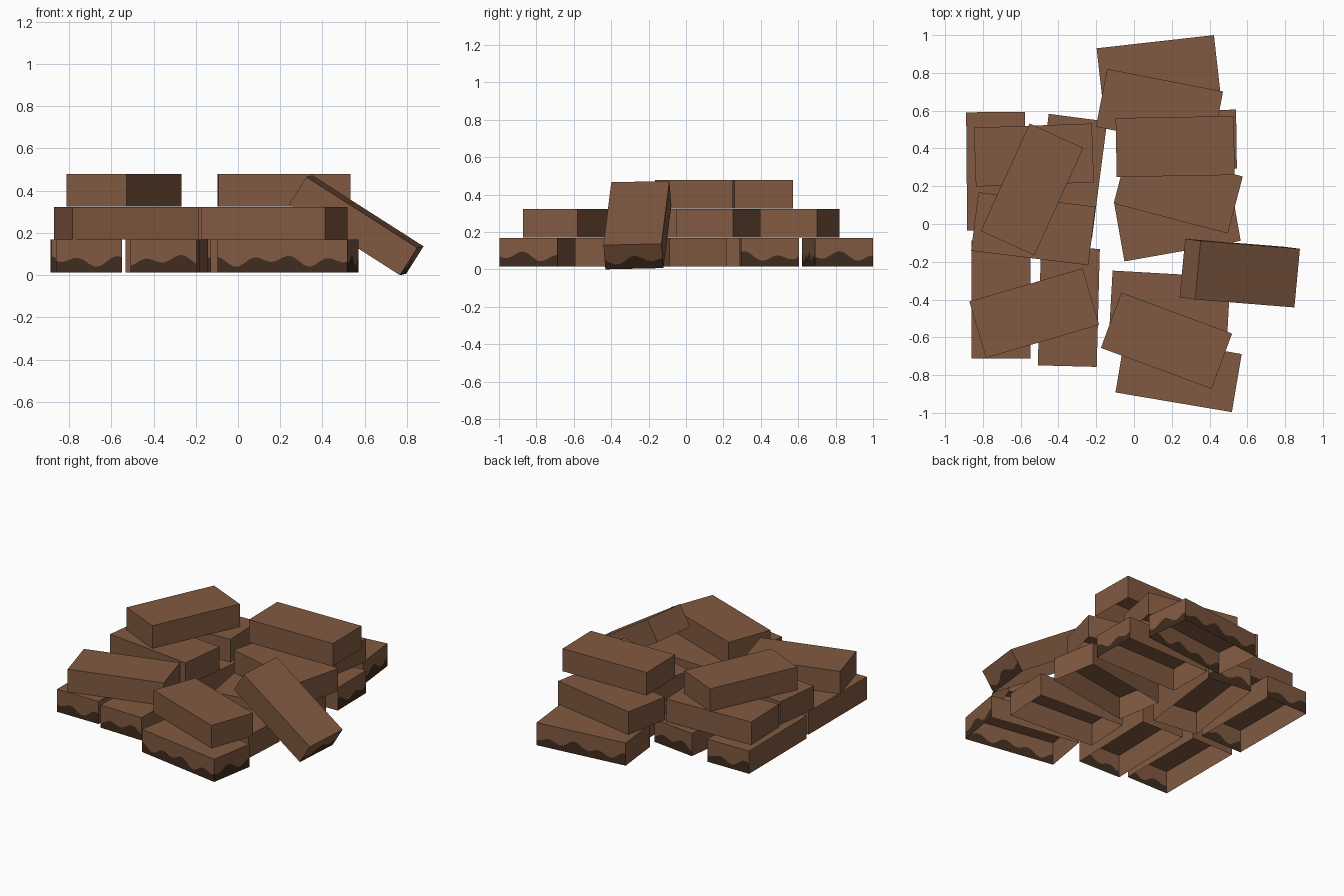
import bpy, bmesh, math
from mathutils import Matrix, Vector, Euler

if "Cube" in bpy.data.objects:
    bpy.data.objects.remove(bpy.data.objects["Cube"])

L, W, H = 0.625, 0.312, 0.154


def material(name, rgb):
    m = bpy.data.materials.new(name)
    m.diffuse_color = (*rgb, 1)
    m.use_nodes = True
    m.node_tree.nodes["Principled BSDF"].inputs["Base Color"].default_value = m.diffuse_color
    return m


BRICK = material("brown brick", (0.22, 0.102, 0.054))
DIRT = material("dark dirt", (0.05, 0.025, 0.013))


def wall(bm, a, b, dirty, seed):
    """Vertical wall from a to b; dirty walls are split along a wavy line."""
    a, b = Vector((*a, 0)), Vector((*b, 0))
    n = max(2, round((b - a).length / 0.026)) if dirty else 1
    cols = []
    for i in range(n + 1):
        p = a.lerp(b, i / n)
        t = i / n * (b - a).length
        h = 0.055 + 0.018 * math.sin(36 * t + seed) + 0.012 * math.sin(17 * t + 2 * seed)
        zs = (-H / 2, -H / 2 + h, H / 2) if dirty else (-H / 2, H / 2)
        cols.append([bm.verts.new((p.x, p.y, z)) for z in zs])
    for c, d in zip(cols, cols[1:]):
        for k in range(len(c) - 1):
            f = bm.faces.new((c[k], d[k], d[k + 1], c[k + 1]))
            f.material_index = 1 if dirty and k == 0 else 0


def brick(name, matrix, dirty="", seed=0.0):
    """Open-bottomed brick; dirty lists its stained sides (f b l r, local)."""
    bm = bmesh.new()
    x, y = L / 2, W / 2
    c = [(-x, -y), (x, -y), (x, y), (-x, y)]
    for i, side in enumerate("frbl"):
        wall(bm, c[i], c[(i + 1) % 4], side in dirty, seed + i * 1.7)
    bm.faces.new([bm.verts.new((*p, H / 2)) for p in c])
    me = bpy.data.meshes.new(name)
    bm.to_mesh(me)
    bm.free()
    me.materials.append(BRICK)
    me.materials.append(DIRT)
    ob = bpy.data.objects.new(name, me)
    ob.matrix_world = matrix
    bpy.context.collection.objects.link(ob)
    return ob


# Flat bricks per layer: x, y, turn in degrees, stained sides
layers = [
    (0.014, [
        (0.13, 0.81, 6.4, "frb"), (-0.73, 0.28, 90.5, "rl"),
        (-0.337, 0.253, 82.6, "r"), (-0.705, -0.40, 90, "l"),
        (-0.345, -0.44, 88.5, "l"), (0.236, -0.79, -9.6, "fr"),
        (0.19, -0.42, -3.2, ""), (0.23, 0.01, 10, ""),
        (0.23, 0.445, 0.8, "r")]),
    (0.169, [
        (0.135, 0.608, -11, ""), (0.234, 0.18, -14.7, ""),
        (-0.53, 0.365, 2, ""), (-0.533, -0.025, -7, ""),
        (-0.528, -0.472, 16.3, ""), (0.172, -0.618, -20.3, "")]),
    (0.325, [(0.218, 0.41, 1, ""), (-0.54, 0.183, 65.5, "")]),
]
for n, (z, rows) in enumerate(layers, 1):
    for i, (x, y, turn, dirty) in enumerate(rows, 1):
        m = Matrix.Translation((x, y, z + H / 2)) @ Matrix.Rotation(math.radians(turn), 4, 'Z')
        brick(f"layer{n}_brick_{i}", m, dirty, i * 1.3)

# Leaning brick, dropped so that its lowest corner touches the ground
rot = Euler([math.radians(a) for a in (1.5, 32.5, -4.6)], 'XYZ').to_matrix().to_4x4()
low = min((rot @ Vector((sx * L / 2, sy * W / 2, sz * H / 2))).z
          for sx in (-1, 1) for sy in (-1, 1) for sz in (-1, 1))
brick("leaning_brick", Matrix.Translation((0.56, -0.26, -low)) @ rot, "r", 0.5)
